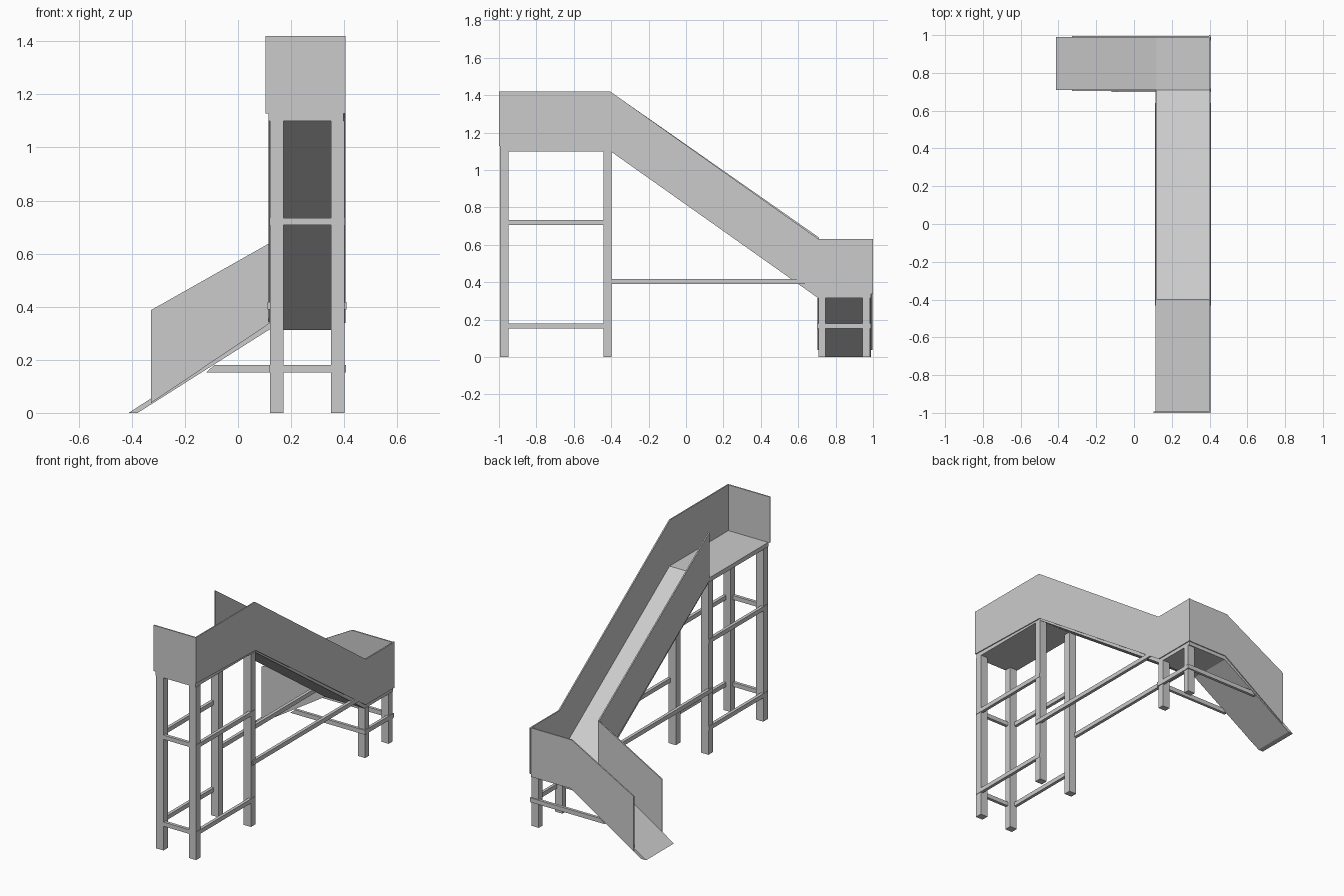
import bpy, bmesh


def prism(name, pts, axis, a, b):
    """Extrude a 2D profile along x (pts are y,z) or along y (pts are x,z)."""
    bm = bmesh.new()
    place = (lambda p, t: (t, p[0], p[1])) if axis == 'x' else (lambda p, t: (p[0], t, p[1]))
    lo = [bm.verts.new(place(p, a)) for p in pts]
    hi = [bm.verts.new(place(p, b)) for p in pts]
    bm.faces.new(lo)
    bm.faces.new(hi[::-1])
    n = len(pts)
    for i in range(n):
        j = (i + 1) % n
        bm.faces.new((lo[i], hi[i], hi[j], lo[j]))
    bmesh.ops.recalc_face_normals(bm, faces=bm.faces)
    me = bpy.data.meshes.new(name)
    bm.to_mesh(me)
    bm.free()
    ob = bpy.data.objects.new(name, me)
    bpy.context.collection.objects.link(ob)
    return ob


def box(name, x0, x1, y0, y1, z0, z1):
    return prism(name, [(x0, z0), (x1, z0), (x1, z1), (x0, z1)], 'y', y0, y1)


# Platforms
box("upper_platform", 0.115, 0.398, -0.995, -0.40, 1.10, 1.128)
box("lower_platform", 0.12, 0.398, 0.71, 0.99, 0.315, 0.343)

# Slide beds
prism("upper_slide_bed", [(-0.40, 1.128), (-0.40, 1.098), (0.71, 0.313), (0.71, 0.343)],
      'x', 0.12, 0.398)
prism("lower_slide_bed", [(0.12, 0.343), (-0.412, 0.0), (-0.378, 0.0), (0.12, 0.315)],
      'y', 0.71, 0.99)

# Side walls
prism("right_wall", [(-1, 1.128), (-1, 1.42), (-0.405, 1.42), (0.71, 0.63), (1, 0.63),
                     (1, 0.338), (0.71, 0.338), (-0.40, 1.11)], 'x', 0.396, 0.404)
prism("left_wall", [(-0.40, 1.11), (-0.40, 1.416), (0.71, 0.64), (0.71, 0.338)],
      'x', 0.115, 0.123)
box("front_wall", 0.103, 0.404, -1.0, -0.992, 1.128, 1.42)
prism("back_wall", [(0.404, 0.338), (0.404, 0.63), (0.11, 0.63), (-0.328, 0.387),
                    (-0.328, 0.037), (0.12, 0.338)], 'y', 0.988, 0.996)
prism("inner_wall", [(0.12, 0.64), (-0.328, 0.387), (-0.328, 0.037), (0.12, 0.338)],
      'y', 0.704, 0.712)

# Legs
for y0 in (-0.995, -0.442):
    for x0 in (0.12, 0.35):
        box("upper_leg", x0, x0 + 0.051, y0, y0 + 0.045, 0, 1.10)
for y0 in (0.708, 0.945):
    box("lower_leg", 0.35, 0.401, y0, y0 + 0.038, 0, 0.318)

# Braces around the upper tower
for z in (0.153, 0.707):
    for side, x0 in (("left", 0.118), ("right", 0.383)):
        box(side + "_tower_brace", x0, x0 + 0.02, -0.993, -0.40, z, z + 0.027)
    box("front_tower_brace", 0.118, 0.403, -0.993, -0.973, z, z + 0.027)

# Long braces from the tower to the slide
for side, x0 in (("left", 0.112), ("right", 0.388)):
    prism(side + "_long_brace", [(-0.432, 0.39), (-0.432, 0.417), (0.60, 0.417), (0.64, 0.39)],
          'x', x0, x0 + 0.02)

# Braces under the lower slide
for side, y0 in (("inner", 0.70), ("back", 0.972)):
    prism(side + "_lower_brace", [(0.407, 0.152), (0.407, 0.18), (-0.09, 0.18), (-0.12, 0.152)],
          'y', y0, y0 + 0.018)
box("lower_end_brace", 0.387, 0.405, 0.70, 0.99, 0.152, 0.18)
